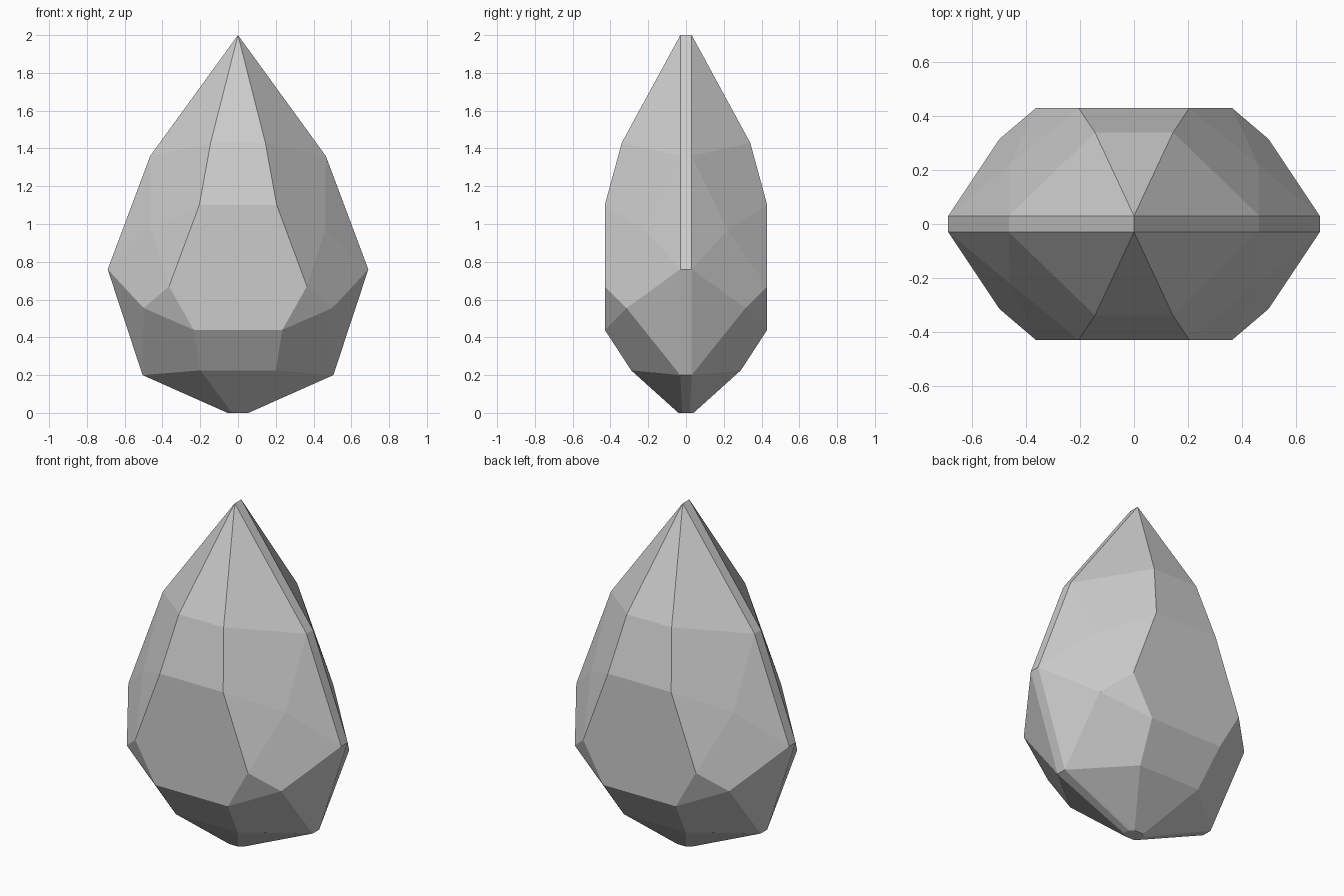
import bpy, bmesh, math

if "Cube" in bpy.data.objects:
    bpy.data.objects.remove(bpy.data.objects["Cube"])

# Corner points of one quarter of the cut stone (x, y, z)
quarter = [
    (0, .03, 2.0),                                            # tip
    (.465, .03, 1.36), (.69, .03, .76), (.505, .03, .20),     # side rim
    (.145, .34, 1.43), (.205, .43, 1.10), (.365, .43, .67),   # broad face
    (.235, .43, .44), (.20, .29, .225),                       # lower face
    (.462, .22, .97), (.50, .315, .555),                      # side facets
    (.055, .02, 0), (.03, .04, 0),                            # small foot
]

# Mirror the quarter in x and y, then wrap it in flat facets
points = {(sx * x, sy * y, z) for x, y, z in quarter
          for sx in (1, -1) for sy in (1, -1)}
bm = bmesh.new()
for p in sorted(points):
    bm.verts.new(p)
bmesh.ops.convex_hull(bm, input=bm.verts[:])
bmesh.ops.dissolve_limit(bm, angle_limit=math.radians(1),
                         verts=bm.verts[:], edges=bm.edges[:])
bmesh.ops.recalc_face_normals(bm, faces=bm.faces[:])

mesh = bpy.data.meshes.new("faceted_gem")
bm.to_mesh(mesh)
bm.free()
gem = bpy.data.objects.new("faceted_gem", mesh)
bpy.context.collection.objects.link(gem)
